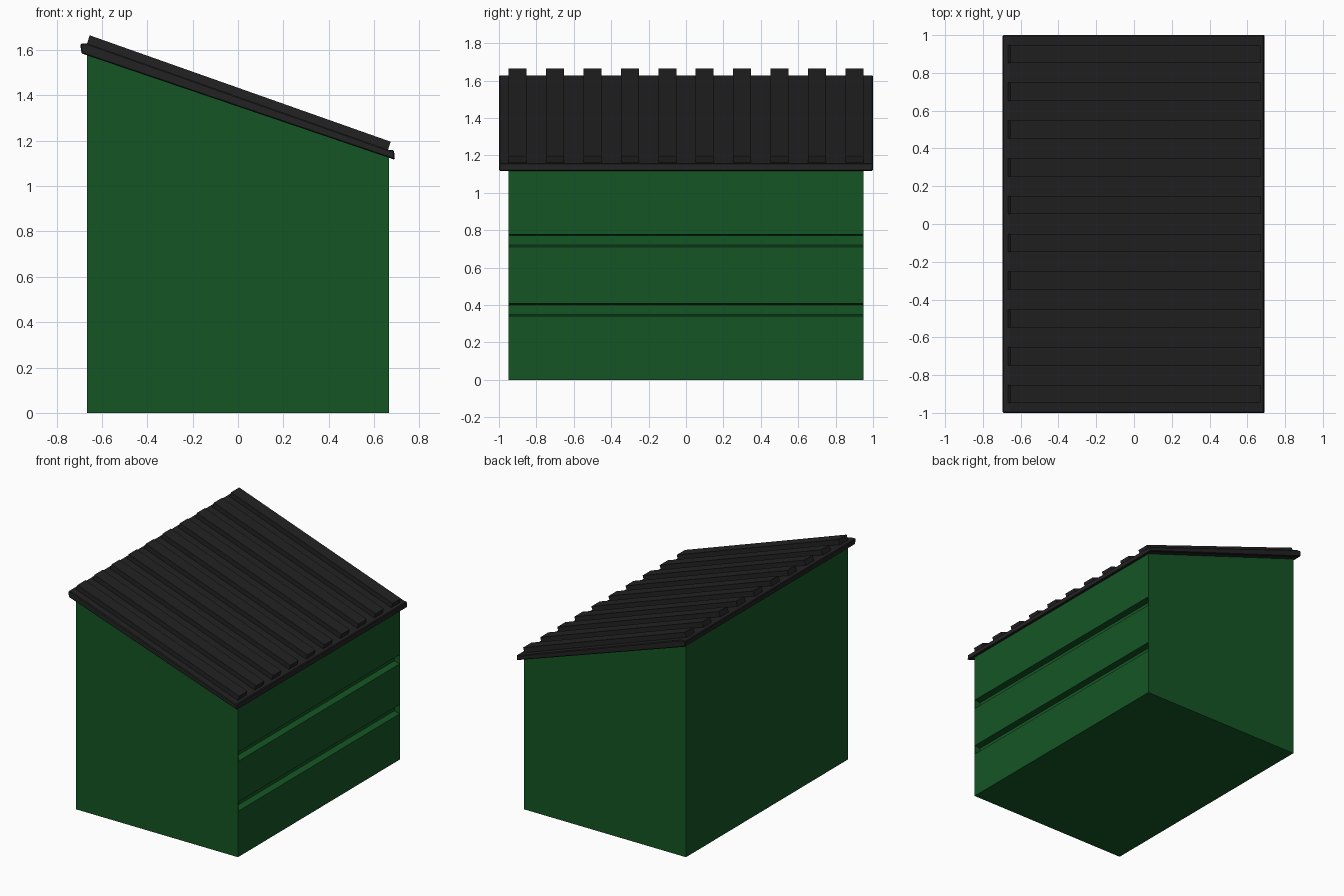
import bpy, bmesh

if "Cube" in bpy.data.objects:
    bpy.data.objects.remove(bpy.data.objects["Cube"])


def material(name, col):
    m = bpy.data.materials.new(name)
    m.diffuse_color = (*col, 1)
    m.use_nodes = True
    m.node_tree.nodes["Principled BSDF"].inputs["Base Color"].default_value = m.diffuse_color
    return m


green = material("green_paint", (0.007, 0.091, 0.018))
dark = material("dark_roofing", (0.016, 0.016, 0.016))


def extrude_y(name, profile, y0, y1, mat):
    """Extrude an (x, z) outline from y0 to y1."""
    bm = bmesh.new()
    face = bm.faces.new([bm.verts.new((x, y0, z)) for x, z in profile])
    res = bmesh.ops.extrude_face_region(bm, geom=[face], use_keep_orig=True)
    verts = [v for v in res["geom"] if isinstance(v, bmesh.types.BMVert)]
    bmesh.ops.translate(bm, verts=verts, vec=(0, y1 - y0, 0))
    bmesh.ops.recalc_face_normals(bm, faces=bm.faces)
    me = bpy.data.meshes.new(name)
    bm.to_mesh(me)
    bm.free()
    me.materials.append(mat)
    ob = bpy.data.objects.new(name, me)
    bpy.context.collection.objects.link(ob)
    return ob


W, D, CAP = 0.665, 0.95, 0.004
EAVE_LOW, EAVE_HIGH = 1.13, 1.585

# Shed body with two grooves along the low side
outline = [(-W, 0), (W, 0)]
for z in (0.34, 0.71):
    outline += [(W, z), (W - 0.045, z + 0.01), (W - 0.045, z + 0.061), (W, z + 0.068)]
outline += [(W, EAVE_LOW), (-W, EAVE_HIGH)]
extrude_y("shed_body", outline, -D + CAP, D - CAP, green)

# Thin gable panels closing the groove ends
gable = [(-W, 0), (W, 0), (W, EAVE_LOW), (-W, EAVE_HIGH)]
extrude_y("front_panel", gable, -D, -D + CAP, green)
extrude_y("back_panel", gable, D - CAP, D, green)

# Sloping roof slab with softened edges
slab = extrude_y("roof_slab", [(-0.69, 1.585), (0.692, 1.116), (0.688, 1.158),
                               (0.665, 1.16), (-0.66, 1.628), (-0.696, 1.628)],
                 -1, 1, dark)
bev = slab.modifiers.new("edge_bevel", 'BEVEL')
bev.width = 0.005
bev.segments = 1

# Roof ribs running down the slope
rib = [(-0.672, 1.61), (0.655, 1.142), (0.673, 1.196), (-0.654, 1.665)]
for i in range(10):
    y = -0.9 + 0.2 * i
    extrude_y(f"roof_rib_{i + 1}", rib, y - 0.048, y + 0.048, dark)
